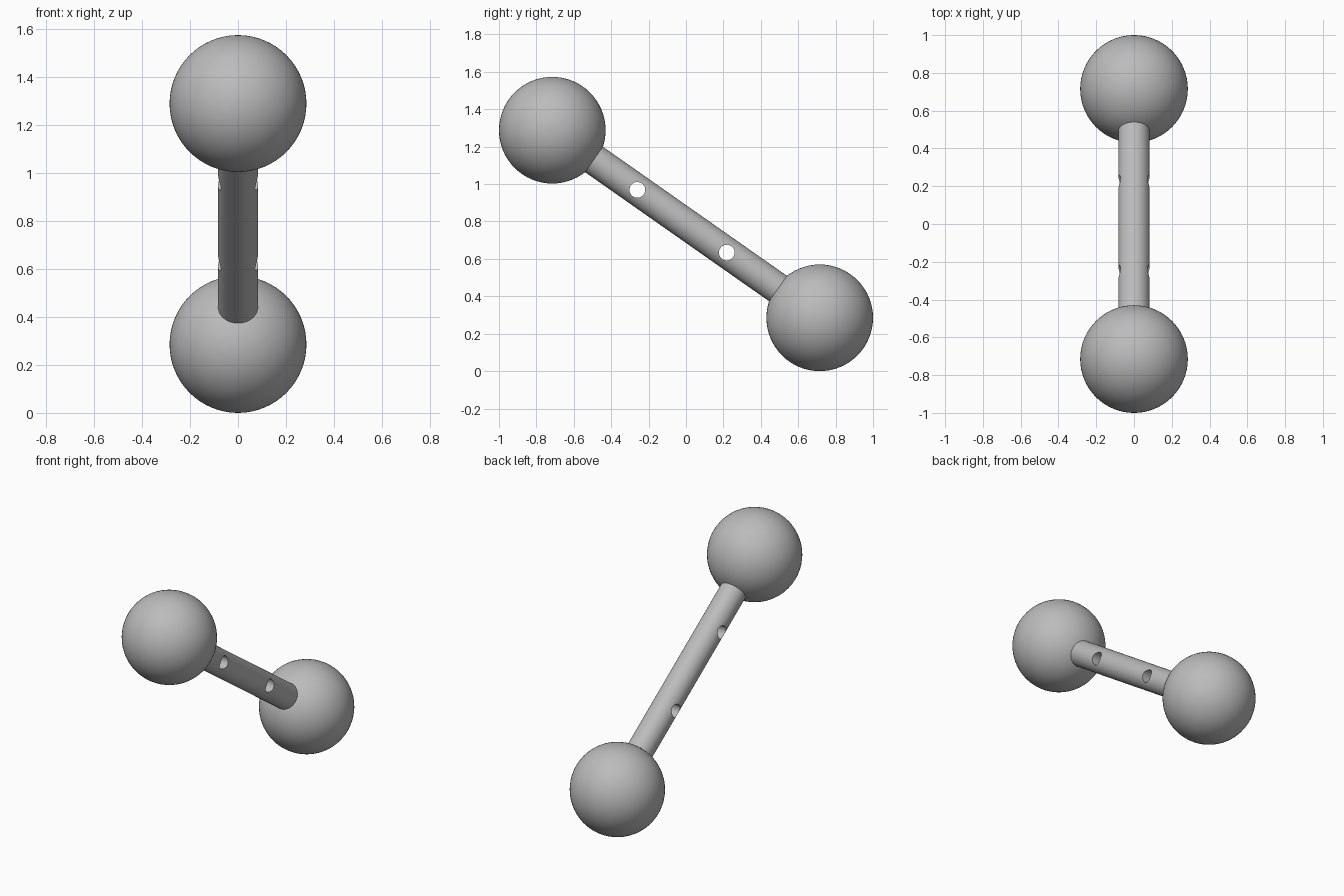
import bpy
from mathutils import Vector

default = bpy.data.objects.get("Cube")
if default:
    bpy.data.objects.remove(default, do_unlink=True)

BALL_R, ROD_R, HOLE_R = 0.285, 0.083, 0.042
HIGH = Vector((0, -0.715, 1.288))
LOW = Vector((0, 0.715, 0.285))
AXIS = (LOW - HIGH).normalized()

grey = bpy.data.materials.new("plain grey")
grey.use_nodes = True
colour = (0.5, 0.5, 0.5, 1)
grey.diffuse_color = colour
grey.node_tree.nodes["Principled BSDF"].inputs["Base Color"].default_value = colour


def cylinder(name, start, end, radius, sides):
    """Closed cylinder running between two points."""
    span = end - start
    bpy.ops.mesh.primitive_cylinder_add(
        vertices=sides, radius=radius, depth=span.length,
        location=(start + end) / 2,
        rotation=span.to_track_quat('Z', 'Y').to_euler())
    obj = bpy.context.object
    obj.name = name
    obj.data.materials.append(grey)
    return obj


# End balls
for name, centre in (("upper_ball", HIGH), ("lower_ball", LOW)):
    bpy.ops.mesh.primitive_uv_sphere_add(
        segments=64, ring_count=32, radius=BALL_R, location=centre)
    ball = bpy.context.object
    ball.name = name
    ball.data.materials.append(grey)
    bpy.ops.object.shade_smooth()

# Connecting rod, its ends buried in the balls
inset = AXIS * BALL_R * 0.8
rod = cylinder("connecting_rod", HIGH + inset, LOW - inset, ROD_R, 64)

# Two sideways holes drilled through the rod
side = Vector((0.2, 0, 0))
for y in (-0.26, 0.218):
    centre = HIGH + AXIS * ((y - HIGH.y) / AXIS.y)
    drill = cylinder("hole_cutter", centre - side, centre + side, HOLE_R, 48)
    cut = rod.modifiers.new("hole", 'BOOLEAN')
    cut.operation = 'DIFFERENCE'
    cut.solver = 'EXACT'
    cut.object = drill
    bpy.context.view_layer.objects.active = rod
    bpy.ops.object.modifier_apply(modifier=cut.name)
    bpy.data.objects.remove(drill, do_unlink=True)

# Smooth the rod wall and bores, keeping the hole rims sharp
bpy.ops.object.select_all(action='DESELECT')
rod.select_set(True)
bpy.context.view_layer.objects.active = rod
bpy.ops.object.shade_smooth_by_angle()
